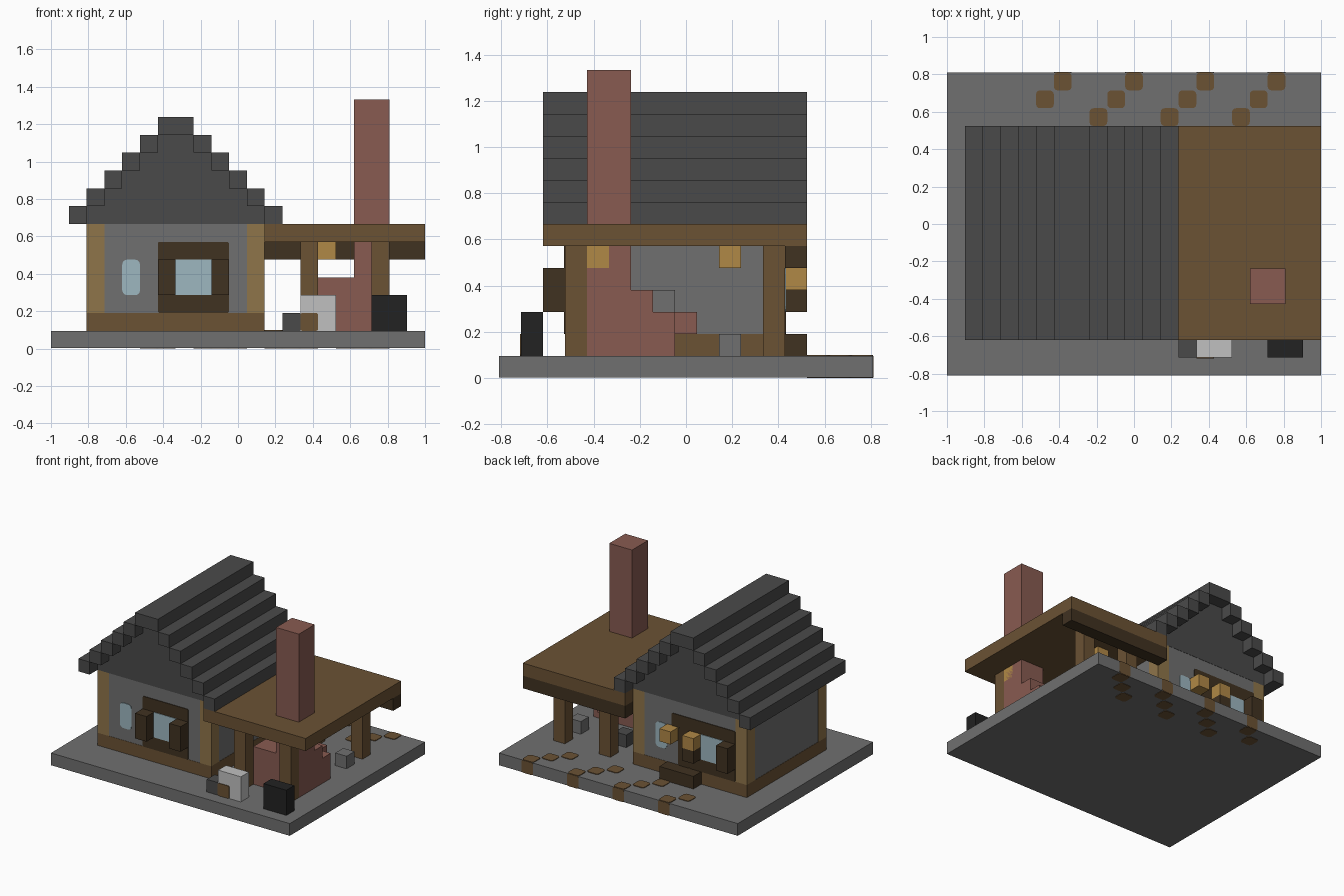
import bpy
import bmesh
from mathutils import Vector

if "Cube" in bpy.data.objects:
    bpy.data.objects.remove(bpy.data.objects["Cube"])

U = 2 / 21            # one building block
THIN = 0.05           # plate thickness in blocks
NX, NY = 21, 17


def material(name, hex_code):
    srgb = [int(hex_code[i:i + 2], 16) / 255 for i in (0, 2, 4)]
    col = [c / 12.92 if c <= 0.04045 else ((c + 0.055) / 1.055) ** 2.4 for c in srgb] + [1]
    m = bpy.data.materials.new(name)
    m.use_nodes = True
    m.diffuse_color = col
    bsdf = next(n for n in m.node_tree.nodes if n.type == 'BSDF_PRINCIPLED')
    bsdf.inputs["Base Color"].default_value = col
    bsdf.inputs["Roughness"].default_value = 0.9
    return m


stone = material("stone grey", "707070")
slate = material("roof slate", "4a4a4a")
wood = material("brown wood", "6b5234")
dark = material("dark wood", "403221")
tan = material("tan timber", "8f754a")
glass = material("pale glass", "9db7c0")
brick = material("red brick", "885b51")
black = material("black iron", "222222")
white = material("light quartz", "c0c0c0")
gold = material("lantern gold", "b08846")


def box(name, mat, x, y, z, round_axis=None, radius=0.0):
    """Box from ranges in block units; edges along round_axis may be rounded."""
    bm = bmesh.new()
    bmesh.ops.create_cube(bm, size=1)
    for v in bm.verts:
        v.co = Vector([(r[0] + r[1]) / 2 + c * (r[1] - r[0]) for r, c in zip((x, y, z), v.co)])
    if round_axis is not None:
        edges = [e for e in bm.edges
                 if abs((e.verts[0].co - e.verts[1].co)[round_axis]) > 1e-6]
        bmesh.ops.bevel(bm, geom=edges, offset=radius, segments=3, profile=0.5, affect='EDGES')
    for v in bm.verts:
        v.co = Vector((v.co.x - NX / 2, v.co.y - NY / 2, v.co.z)) * U
    mesh = bpy.data.meshes.new(name)
    bm.to_mesh(mesh)
    bm.free()
    mesh.materials.append(mat)
    ob = bpy.data.objects.new(name, mesh)
    bpy.context.collection.objects.link(ob)
    return ob


def block(name, mat, i, j, k, height=1):
    return box(name, mat, (i, i + 1), (j, j + 1), (k, k + height))


def plate(name, mat, x, y, z, front, layer=1, radius=0.12):
    """Thin panel on a wall that faces the front or the back."""
    t = THIN * layer
    span = (y - t, y) if front else (y, y + t)
    return box(name, mat, x, span, z, 1, radius)


# Ground slab with mossy earth patches that run through it
box("ground_slab", stone, (0, NX), (0, NY), (0.03, 1))
for row, starts in enumerate(((8, 12, 16), (5, 9, 13, 17), (6, 10, 14, 18))):
    j = 14 + row
    for i in starts:
        for side, z in (("top", (1, 1 + THIN)), ("bottom", (0, 0.03))):
            box("earth_patch_" + side, wood, (i, i + 1), (j, j + 1), z, 2, 0.22)
        if j == NY - 1:
            plate("earth_patch_edge", wood, (i, i + 1), NY, (0.03, 1), False, 0.5)

# House body
box("foundation", wood, (2, 12), (3, 13), (1, 2))
box("walls", stone, (2.02, 11.98), (3.02, 12.98), (2, 7))
for i in (2, 11):
    for j in (3, 12):
        block("corner_post", tan, i, j, 2, 5)

# Stepped gable roof
for k in range(5):
    box("gable_fill", slate, (k + 2, 12 - k), (3, 13), (7 + k, 8 + k))
    for i in (k + 1, 12 - k):
        box("roof_step", slate, (i, i + 1), (2, 14), (7 + k, 8 + k))
box("roof_ridge", slate, (6, 8), (2, 14), (12, 13))


# Shuttered and arched windows
def shuttered_window(i, wall, front):
    plate("window_frame", dark, (i, i + 4), wall, (2, 6), front)
    plate("window_pane", glass, (i + 1, i + 3), wall, (3, 5), front, 1.8, 0.01)


def small_window(i, wall, front):
    plate("small_window", glass, (i, i + 1), wall, (3, 5), front, 1, 0.28)


shuttered_window(6, 3, True)
small_window(4, 3, True)
for i in (6, 9):
    block("front_shutter", dark, i, 2, 3, 2)

shuttered_window(3, 13, False)
small_window(9, 13, False)
block("back_shutter", dark, 3, 13, 3, 2)
block("back_shutter_short", dark, 6, 13, 3)

# Back door with step and lanterns
plate("door", dark, (7, 8), 13, (2, 5), False)
plate("door_lintel", dark, (6.5, 8.6), 13, (5, 6), False)
box("door_step", dark, (6, 9), (13, 14), (1, 2))
for i in (6, 8):
    block("door_lantern", gold, i, 13, 4)

# Open workshop: flat roof, posts, back beam, lanterns
box("porch_roof", wood, (12, 21), (2, 14), (6, 7))
box("porch_back_beam", dark, (12, 21), (13, 14), (5, 6))
for i in (14, 18):
    for j in (3, 12):
        block("porch_post", wood, i, j, 1, 5)
block("porch_lantern", gold, 18, 4, 5)
block("porch_lantern", gold, 15, 10, 5)

# Brick forge and chimney
box("chimney", brick, (17, 19), (4, 6), (1, 14))
box("forge_body", brick, (15, 17), (4, 7), (1, 4))
box("forge_side", brick, (17, 19), (6, 7), (1, 4))
box("forge_hearth", brick, (15, 19), (7, 8), (1, 3))
block("forge_lip", brick, 17, 8, 2)
block("forge_stone", stone, 15, 7, 3)

# Loose blocks in the yard
block("stone_stool", stone, 18, 10, 1)
block("dark_stool", slate, 14, 10, 1)
block("slate_block", slate, 13, 1, 1)
box("quartz_block", white, (14, 16), (1, 2), (1, 3))
plate("quartz_stain", wood, (14, 15), 1, (1, 2), True)
box("iron_bin", black, (18, 20), (1, 2), (1, 3))
